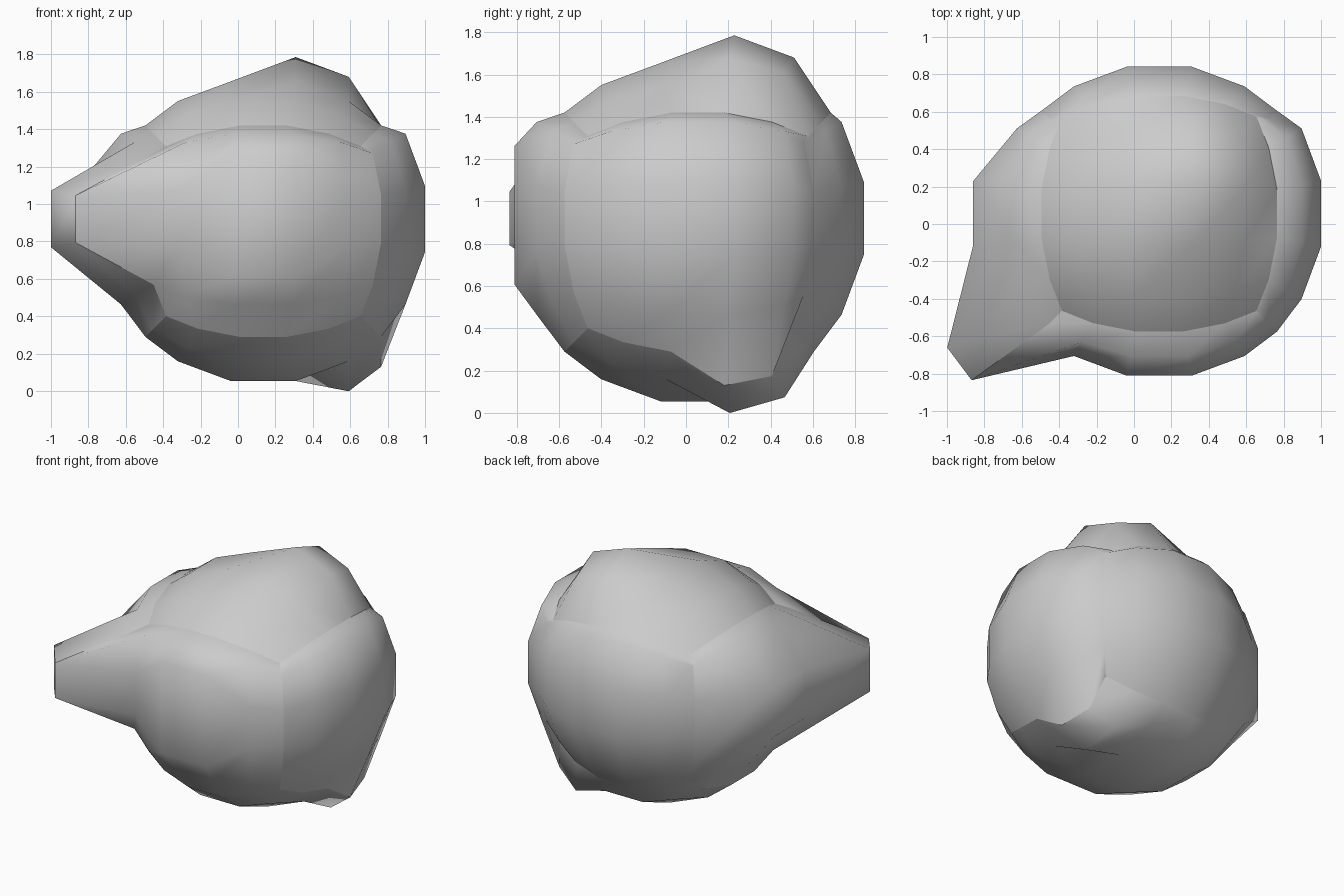
import bpy, bmesh
from mathutils import Vector

if "Cube" in bpy.data.objects:
    bpy.data.objects.remove(bpy.data.objects["Cube"])

CENTRE = Vector((0.135, 0.055, 0.92))
RADIUS = 0.9
GRID = (-5, -3, -1, 1, 3, 5)


def place(k):
    """Position of a cube-grid point on the ball, with the pulled areas."""
    x, y, z = k
    p = CENTRE + Vector(k).normalized() * RADIUS
    # flattened top (one small square left raised) and flattened back
    if z == 5:
        if not (x in (1, 3) and y in (1, 3)):
            p.z -= 0.13
    elif y == 5:
        p.y -= 0.08
    # spout on the front left
    if x == -5 and y in (-5, -3) and z in (-1, 1):
        p += Vector((-0.373, -0.26, 0))
    # bulge in the middle of the left side
    if x == -5 and y in (-1, 1) and z in (-1, 1):
        p.x -= 0.13
    # foot under the right back
    if z == -5 and x in (3, 5) and y in (1, 3):
        p.z -= 0.16
    # stretched front panel
    if y == -5 and x in (-1, 1) and z in (-1, 1):
        p.z += 0.17 if z > 0 else -0.14
    return p


bm = bmesh.new()
verts = {}


def vert(k):
    if k not in verts:
        verts[k] = bm.verts.new(place(k))
    return verts[k]


# six subdivided sides: right axis, up axis, outward axis
X, Y, Z = Vector((1, 0, 0)), Vector((0, 1, 0)), Vector((0, 0, 1))
sides = [(X, Z, -Y), (-X, Z, Y), (Y, Z, X), (-Y, Z, -X), (X, Y, Z), (X, -Y, -Z)]
for side, (u, v, n) in enumerate(sides):
    def at(a, b):
        q = u * a + v * b + n * 5
        return vert(tuple(round(c) for c in q))
    for i in range(5):
        for j in range(5):
            a, b = at(GRID[i], GRID[j]), at(GRID[i + 1], GRID[j])
            c, d = at(GRID[i + 1], GRID[j + 1]), at(GRID[i], GRID[j + 1])
            for tri in ((a, b, c), (a, c, d)):
                f = bm.faces.new(tri)
                f.smooth = True
                f.material_index = side

# hard shading breaks where two sides meet
for e in bm.edges:
    if len({f.material_index for f in e.link_faces}) > 1:
        e.smooth = False
for f in bm.faces:
    f.material_index = 0

mesh = bpy.data.meshes.new("boulder")
bm.to_mesh(mesh)
bm.free()
boulder = bpy.data.objects.new("boulder", mesh)
bpy.context.collection.objects.link(boulder)
